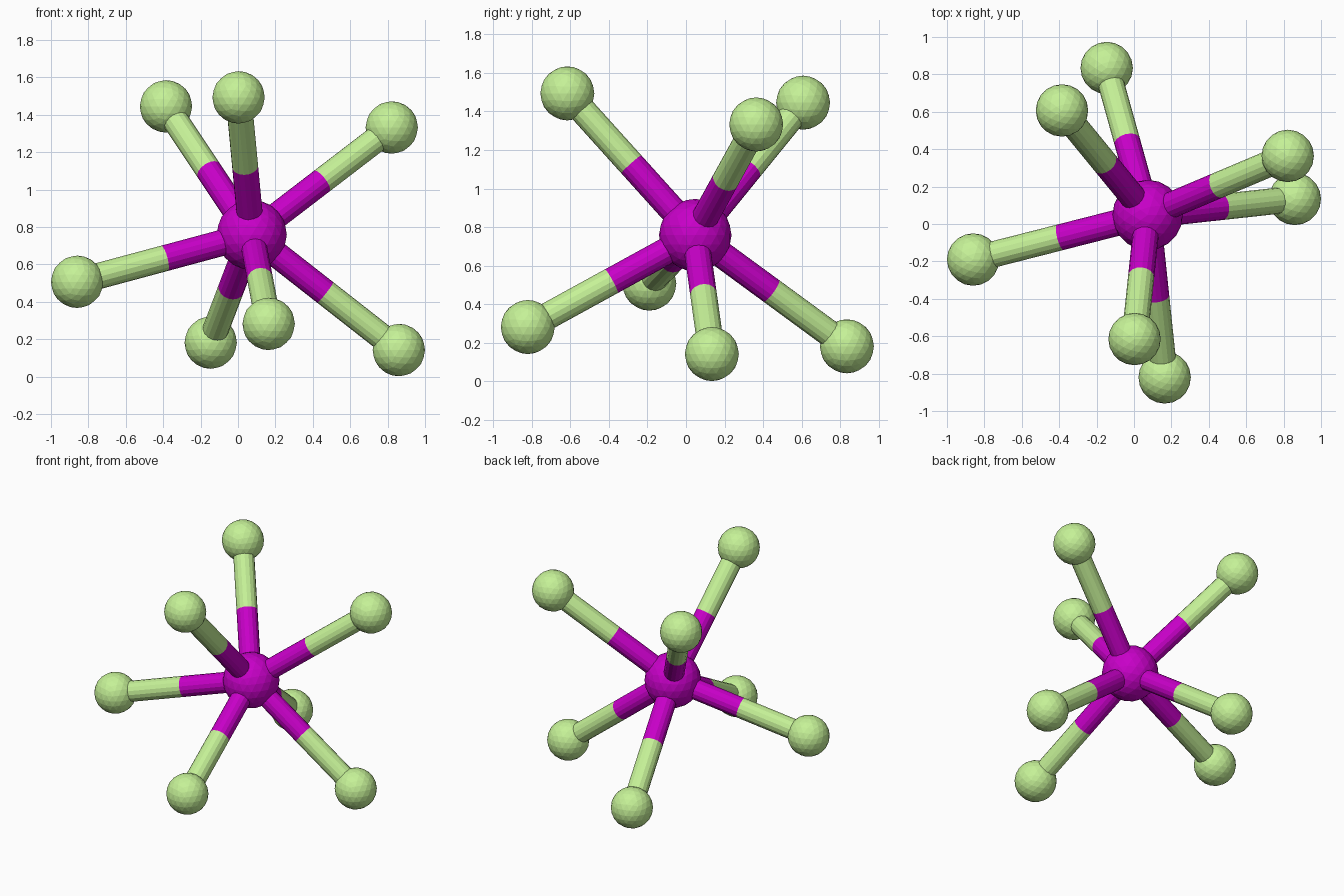
import bpy
from mathutils import Vector

if "Cube" in bpy.data.objects:
    bpy.data.objects.remove(bpy.data.objects["Cube"])

CENTRE = Vector((0.073, 0.048, 0.758))
OUTER = [
    (-0.385, 0.607, 1.445),
    (0.003, -0.615, 1.493),
    (0.822, 0.364, 1.332),
    (-0.86, -0.19, 0.507),
    (-0.146, 0.834, 0.182),
    (0.164, -0.82, 0.282),
    (0.86, 0.134, 0.142),
]
R_CENTRE, R_OUTER, R_BOND = 0.188, 0.14, 0.07


def material(name, colour):
    mat = bpy.data.materials.new(name)
    mat.diffuse_color = (*colour, 1)
    mat.use_nodes = True
    mat.node_tree.nodes["Principled BSDF"].inputs["Base Color"].default_value = mat.diffuse_color
    return mat


purple = material("purple", (0.58, 0.0, 0.58))
green = material("green", (0.56, 0.88, 0.31))


def finish(name, mat):
    ob = bpy.context.object
    ob.name = name
    ob.data.materials.append(mat)


def ball(name, position, radius, mat):
    bpy.ops.mesh.primitive_ico_sphere_add(subdivisions=3, radius=radius, location=position)
    finish(name, mat)


def rod(name, start, end, mat):
    span = end - start
    bpy.ops.mesh.primitive_cylinder_add(
        vertices=16, radius=R_BOND, depth=span.length, location=(start + end) / 2,
        rotation=span.to_track_quat('Z', 'Y').to_euler())
    finish(name, mat)


# Central atom
ball("central_atom", CENTRE, R_CENTRE, purple)

# Outer atoms, each joined to the centre by a two-colour bond
for i, p in enumerate(OUTER, 1):
    p = Vector(p)
    middle = (CENTRE + p) / 2
    ball(f"outer_atom_{i}", p, R_OUTER, green)
    rod(f"inner_bond_{i}", CENTRE, middle, purple)
    rod(f"outer_bond_{i}", middle, p, green)
